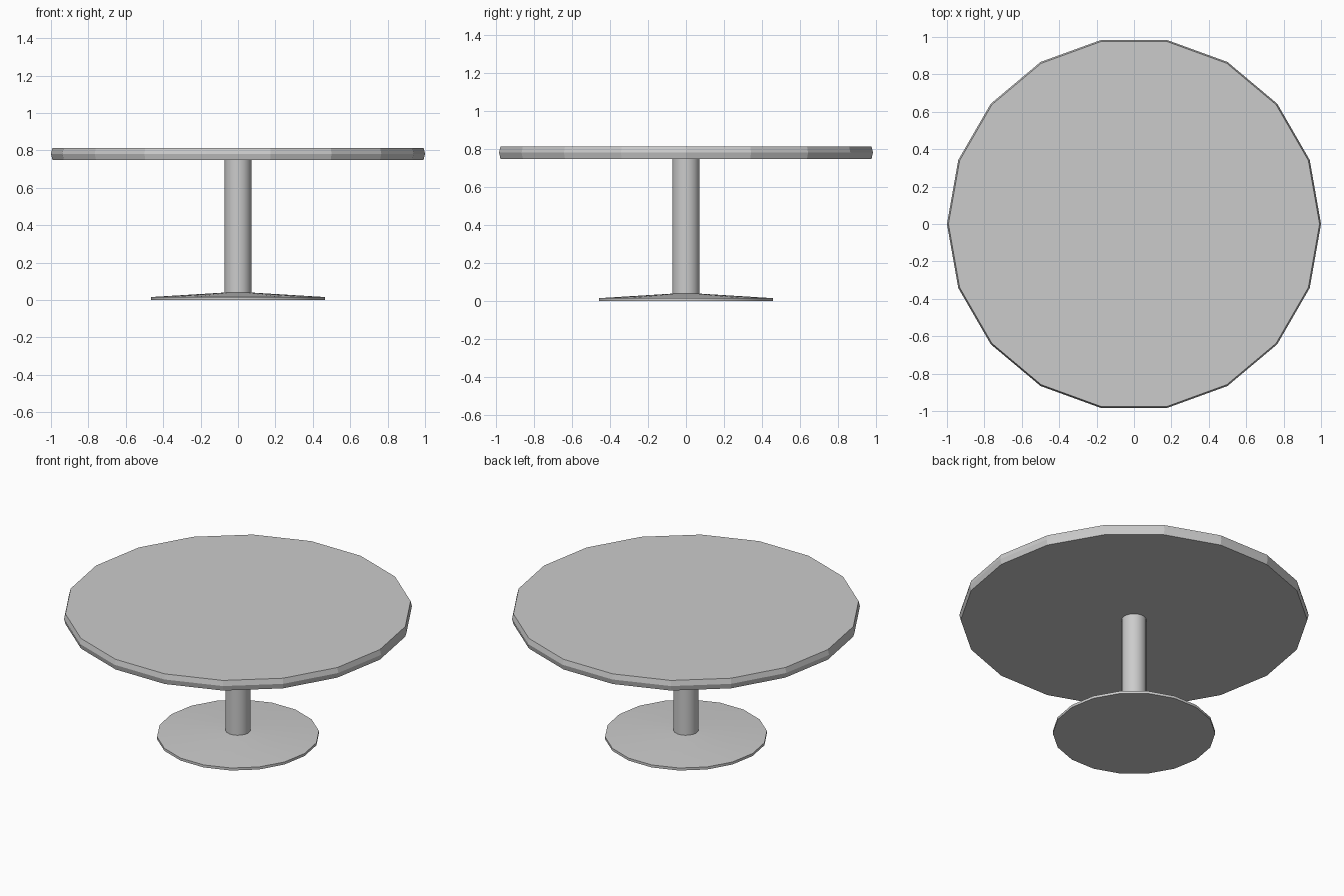
import bpy
import bmesh
from math import cos, sin, tau, radians

if "Cube" in bpy.data.objects:
    bpy.data.objects.remove(bpy.data.objects["Cube"])

SIDES = 18


def lathe(name, profile, smooth_angle=None):
    """Closed turned solid from (radius, height) points, bottom to top."""
    bm = bmesh.new()
    rings = [[bm.verts.new((r * cos(tau * i / SIDES), r * sin(tau * i / SIDES), z))
              for i in range(SIDES)] for r, z in profile]
    for low, high in zip(rings, rings[1:]):
        for i in range(SIDES):
            j = (i + 1) % SIDES
            bm.faces.new((low[i], low[j], high[j], high[i]))
    bm.faces.new(rings[0][::-1])
    bm.faces.new(rings[-1])
    mesh = bpy.data.meshes.new(name)
    bm.to_mesh(mesh)
    bm.free()
    obj = bpy.data.objects.new(name, mesh)
    bpy.context.collection.objects.link(obj)
    if smooth_angle:
        bpy.ops.object.select_all(action='DESELECT')
        obj.select_set(True)
        bpy.context.view_layer.objects.active = obj
        bpy.ops.object.shade_smooth_by_angle(angle=radians(smooth_angle))
    return obj


# Faceted top with a slightly pointed rim
lathe("table_top", [(0.992, 0.75), (1.0, 0.782), (0.992, 0.814)])

# Round column
lathe("column", [(0.072, 0.03), (0.072, 0.752)], 30)

# Shallow conical foot
lathe("base", [(0.465, 0.0), (0.465, 0.016), (0.072, 0.04)], 30)
